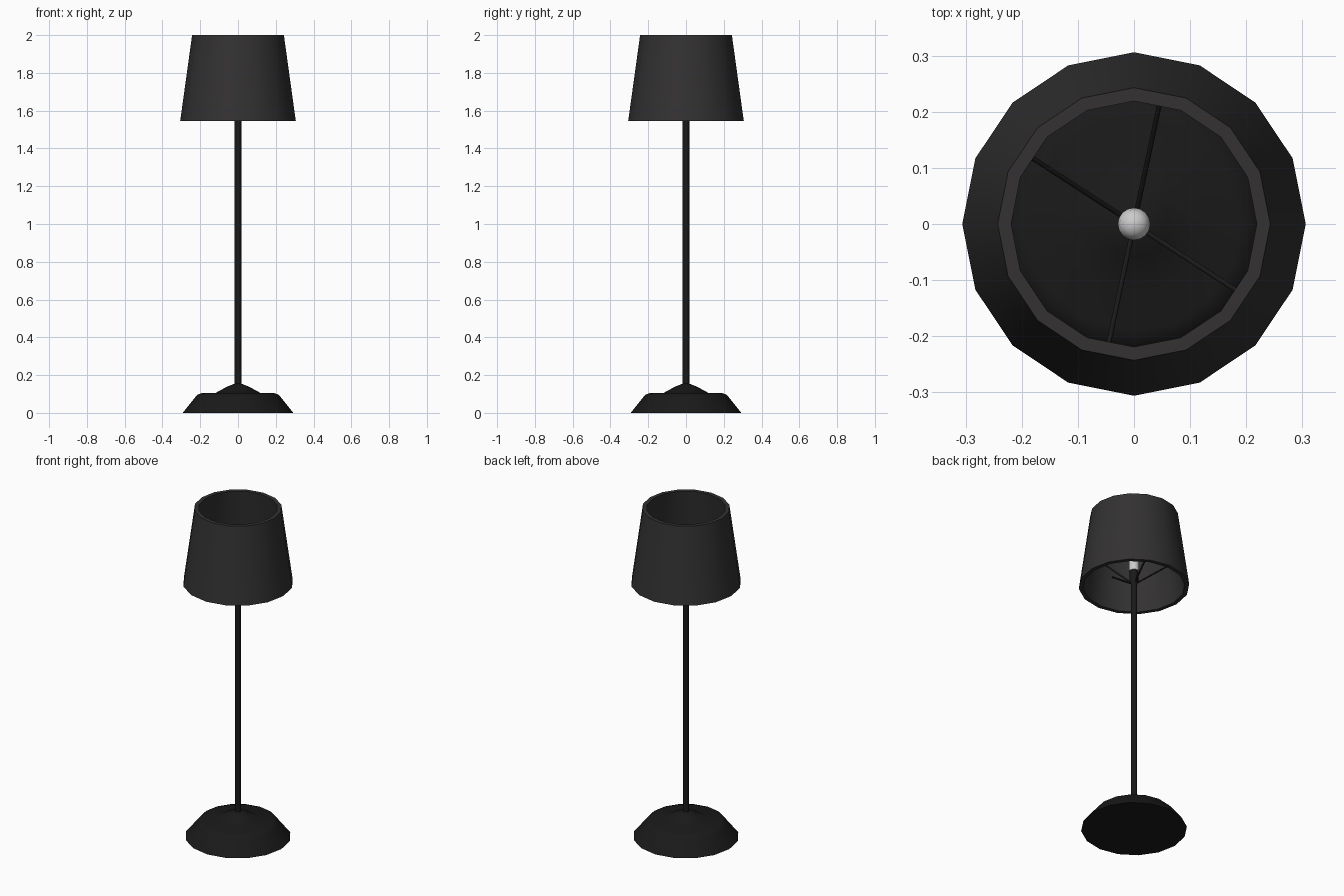
import bpy, bmesh
from math import cos, sin, pi, radians
from mathutils import Vector

if "Cube" in bpy.data.objects:
    bpy.data.objects.remove(bpy.data.objects["Cube"])


def material(name, rgb):
    m = bpy.data.materials.new(name)
    m.diffuse_color = (*rgb, 1)
    m.use_nodes = True
    m.node_tree.nodes["Principled BSDF"].inputs["Base Color"].default_value = m.diffuse_color
    return m


METAL = material("black_metal", (0.010, 0.010, 0.010))
FABRIC = material("charcoal_fabric", (0.033, 0.031, 0.031))
GLASS = material("white_glass", (0.8, 0.8, 0.8))


def finish(obj, mat, angle=35):
    obj.data.materials.append(mat)
    bpy.ops.object.select_all(action='DESELECT')
    obj.select_set(True)
    bpy.context.view_layer.objects.active = obj
    bpy.ops.object.shade_smooth_by_angle(angle=radians(angle))
    return obj


def lathe(name, profile, sides, mat, loop=False):
    """Revolve (radius, z) points about z; open profiles get capped ends."""
    bm = bmesh.new()
    rings = [[bm.verts.new((r * cos(2 * pi * i / sides), r * sin(2 * pi * i / sides), z))
              for i in range(sides)] for r, z in profile]
    pairs = list(zip(rings, rings[1:]))
    if loop:
        pairs.append((rings[-1], rings[0]))
    else:
        bm.faces.new(rings[0][::-1])
        bm.faces.new(rings[-1])
    for a, b in pairs:
        for i in range(sides):
            j = (i + 1) % sides
            bm.faces.new((a[i], a[j], b[j], b[i]))
    bmesh.ops.recalc_face_normals(bm, faces=bm.faces)
    mesh = bpy.data.meshes.new(name)
    bm.to_mesh(mesh)
    bm.free()
    obj = bpy.data.objects.new(name, mesh)
    bpy.context.collection.objects.link(obj)
    return finish(obj, mat)


def rod(name, a, b, radius, mat):
    a, b = Vector(a), Vector(b)
    bpy.ops.mesh.primitive_cylinder_add(vertices=6, radius=radius, depth=(b - a).length,
                                        location=(a + b) / 2)
    obj = bpy.context.object
    obj.name = name
    obj.rotation_euler = (b - a).to_track_quat('Z', 'Y').to_euler()
    return finish(obj, mat, 65)


# Weighted foot with a shallow cone in the middle
lathe("base", [(0.293, 0), (0.225, 0.085), (0.212, 0.098), (0.19, 0.105), (0.12, 0.105),
               (0.06, 0.138), (0.018, 0.155)], 16, METAL)

# Pole and bulb socket
lathe("pole", [(0.018, 0.14), (0.018, 1.57)], 12, METAL)
lathe("socket", [(0.018, 1.56), (0.024, 1.575), (0.024, 1.645)], 12, METAL)

# Rounded tubular bulb
lathe("bulb", [(0.029, 1.64), (0.029, 1.75), (0.026, 1.765), (0.018, 1.775), (0.006, 1.78)],
      16, GLASS)

# Hollow tapered shade with wall thickness
lathe("shade", [(0.306, 1.545), (0.243, 2.0), (0.219, 2.0), (0.282, 1.545)], 16, FABRIC, loop=True)

# Four struts rising from the socket to the shade wall
for n, deg in enumerate((-33, 78, 147, 258)):
    c, s = cos(radians(deg)), sin(radians(deg))
    rod(f"strut_{n + 1}", (0.01 * c, 0.01 * s, 1.565), (0.262 * c, 0.262 * s, 1.74), 0.005, METAL)
